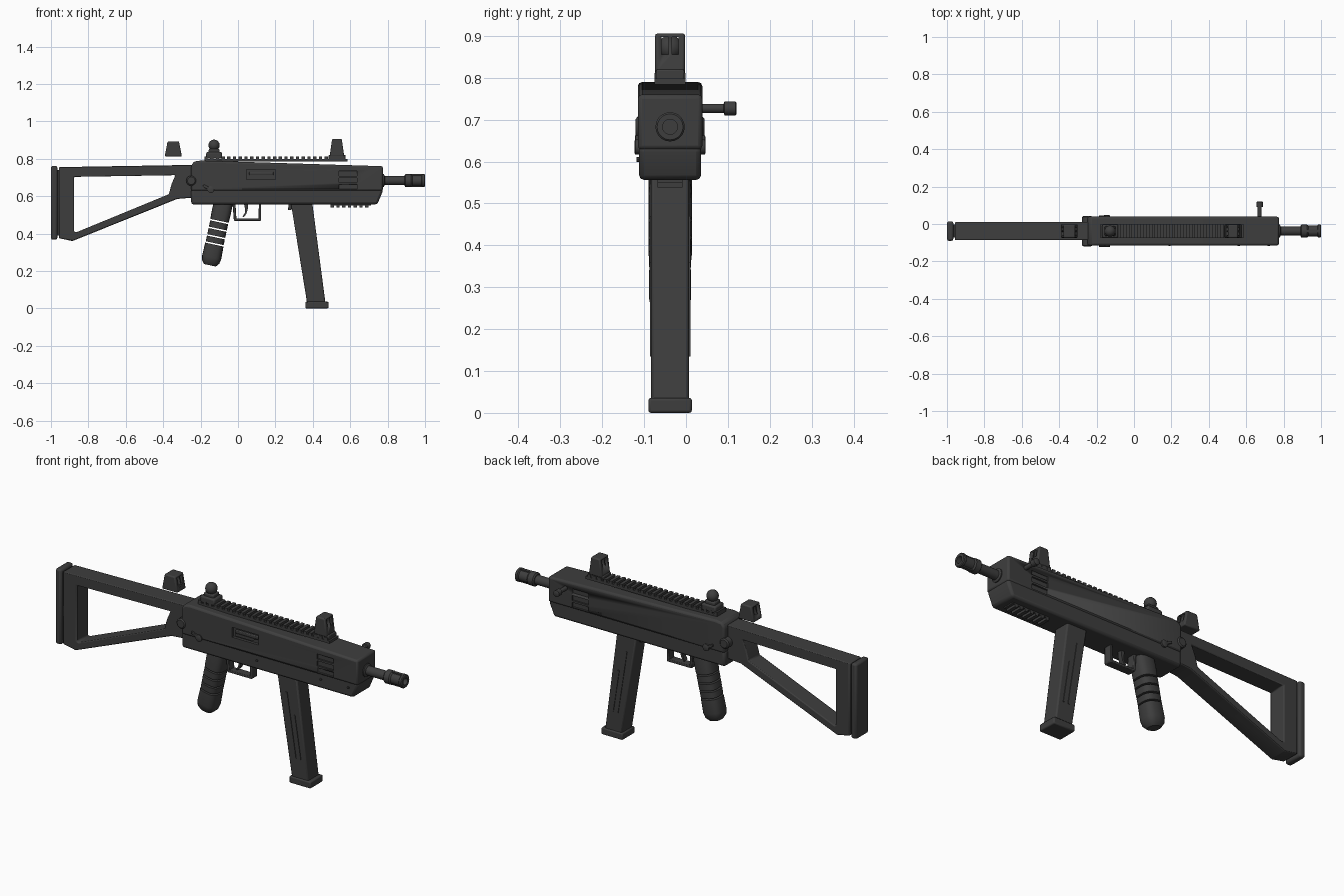
import bpy, bmesh, math
from mathutils import Vector

YC = -0.038  # centre plane of the body
mat = bpy.data.materials.new("dark_grey")
mat.diffuse_color = (0.048, 0.048, 0.048, 1)


def finish(name, bm, bevel=0.0, seg=2):
    bmesh.ops.recalc_face_normals(bm, faces=bm.faces)
    me = bpy.data.meshes.new(name)
    bm.to_mesh(me)
    bm.free()
    me.materials.append(mat)
    ob = bpy.data.objects.new(name, me)
    bpy.context.collection.objects.link(ob)
    if bevel:
        m = ob.modifiers.new("bevel", 'BEVEL')
        m.width, m.segments, m.limit_method = bevel, seg, 'ANGLE'
    bpy.ops.object.select_all(action='DESELECT')
    bpy.context.view_layer.objects.active = ob
    ob.select_set(True)
    bpy.ops.object.shade_smooth_by_angle(angle=math.radians(35))
    return ob


def loft(bm, rings):
    vs = [[bm.verts.new(p) for p in r] for r in rings]
    n = len(vs[0])
    for a, b in zip(vs, vs[1:]):
        for i in range(n):
            bm.faces.new((a[i], a[(i + 1) % n], b[(i + 1) % n], b[i]))
    bm.faces.new(vs[0])
    bm.faces.new(vs[-1])


def prism(name, pts, hw, bevel=0.0, yc=YC):
    bm = bmesh.new()
    loft(bm, [[(x, yc + s * hw, z) for x, z in pts] for s in (-1, 1)])
    return finish(name, bm, bevel)


def add_box(bm, x0, x1, y0, y1, z0, z1):
    loft(bm, [[(x0, y, z0), (x1, y, z0), (x1, y, z1), (x0, y, z1)] for y in (y0, y1)])


def box(name, *dims, bevel=0.0):
    bm = bmesh.new()
    add_box(bm, *dims)
    return finish(name, bm, bevel)


def turned(name, origin, axis, profile, n=20):
    """Lathe: profile is (distance along axis, radius)."""
    bm = bmesh.new()
    q = Vector(axis).to_track_quat('Z', 'Y')
    ang = [2 * math.pi * i / n for i in range(n)]
    loft(bm, [[Vector(origin) + q @ Vector((r * math.cos(a), r * math.sin(a), d)) for a in ang]
              for d, r in profile])
    return finish(name, bm)


def cut(ob, boxes, name):
    bm = bmesh.new()
    for b in boxes:
        add_box(bm, *b)
    c = finish(name, bm)
    c.hide_render = True
    c.hide_viewport = True
    c.display_type = 'WIRE'
    m = ob.modifiers.new("cut", 'BOOLEAN')
    m.object, m.operation, m.solver = c, 'DIFFERENCE', 'EXACT'


# receiver, upper and lower halves, with ejection port and side vents
upper = prism("upper_receiver", [(-0.25, 0.628), (0.775, 0.628), (0.775, 0.76),
                                 (-0.2, 0.79), (-0.235, 0.785), (-0.25, 0.765)], 0.077, 0.01)
holes = [(0.045, 0.2, -0.13, YC - 0.062, 0.69, 0.742)]
for z in (0.62 + 0.016, 0.672, 0.708):
    holes += [(0.54, 0.635, -0.13, YC - 0.068, z, z + 0.026),
              (0.54, 0.635, YC + 0.068, 0.06, z, z + 0.026)]
cut(upper, holes, "receiver_cutter")
prism("lower_receiver", [(-0.25, 0.556), (0.745, 0.556), (0.772, 0.622), (0.772, 0.64),
                         (-0.25, 0.64)], 0.074, 0.012)
box("bolt", 0.06, 0.19, YC - 0.071, YC - 0.05, 0.712, 0.73, bevel=0.004)
prism("bolt_cam", [(0.06, 0.697), (0.15, 0.697), (0.19, 0.712), (0.06, 0.712)], 0.006, 0, YC - 0.064)

# barrel and muzzle
turned("barrel", (0.7, YC, 0.683), (1, 0, 0), [(0, 0.034), (0.08, 0.034), (0.085, 0.024), (0.22, 0.024)])
turned("muzzle", (0.89, YC, 0.683), (1, 0, 0),
       [(0, 0.028), (0.006, 0.035), (0.035, 0.035), (0.042, 0.029), (0.09, 0.029),
        (0.095, 0.035), (0.106, 0.035), (0.11, 0.031), (0.11, 0.018), (0.07, 0.018)])
for s in (-1, 1):
    box("muzzle_rib", 0.92, 0.995, YC - 0.008, YC + 0.008, 0.683 + s * 0.030 - 0.004,
        0.683 + s * 0.030 + 0.004)

# charging handle on the far side
turned("charging_handle", (0.672, 0.02, 0.727), (0, 1, 0),
       [(0, 0.011), (0.07, 0.011), (0.072, 0.017), (0.098, 0.017), (0.1, 0.014)], 16)

# top and bottom rails
def rail(name, x0, x1, hw, z0, z1, z2, pitch):
    bm = bmesh.new()
    add_box(bm, x0, x1, YC - hw, YC + hw, min(z0, z1), max(z0, z1))
    n = round((x1 - x0) / pitch)
    for i in range(n):
        x = x0 + (x1 - x0) * i / n
        add_box(bm, x, x + pitch * 0.58, YC - hw, YC + hw, min(z1, z2), max(z1, z2))
    finish(name, bm)

rail("top_rail", -0.18, 0.585, 0.037, 0.784, 0.798, 0.811, 0.03)
rail("bottom_rail", 0.495, 0.71, 0.03, 0.565, 0.55, 0.538, 0.03)

# sights
def sight(name, x0, x1, z0, z1):
    d = (x1 - x0) * 0.17
    ob = prism(name, [(x0, z0), (x1, z0), (x1 - d, z1), (x0 + d, z1)], 0.036, 0.006)
    cut(ob, [(x0 - 0.1, x1 + 0.1, YC + s * 0.012 - 0.008, YC + s * 0.012 + 0.008,
              z1 - 0.05, z1 - 0.008) for s in (-1, 1)], name + "_cutter")

sight("front_sight", 0.49, 0.568, 0.812, 0.906)
sight("rear_sight", -0.392, -0.3, 0.812, 0.893)
box("front_sight_base", 0.485, 0.575, YC - 0.034, YC + 0.034, 0.79, 0.82, bevel=0.004)
box("drum_base", -0.17, -0.085, YC - 0.036, YC + 0.036, 0.8, 0.836, bevel=0.008)
box("drum_neck", -0.157, -0.098, YC - 0.026, YC + 0.026, 0.83, 0.852, bevel=0.006)
turned("sight_drum", (-0.128, YC, 0.872), (0, 0, 1),
       [(0.03 * math.sin(a), 0.03 * math.cos(a)) for a in
        [math.radians(t) for t in range(-80, 81, 20)]])

# folding stock: a closed frame with an opening
outer = [(-0.958, 0.375), (-0.958, 0.755), (-0.24, 0.767), (-0.24, 0.592), (-0.325, 0.585), (-0.885, 0.36)]
inner = [(-0.876, 0.41), (-0.876, 0.703), (-0.335, 0.712), (-0.355, 0.665), (-0.37, 0.61), (-0.866, 0.406)]
bm = bmesh.new()
rings = [[bm.verts.new((x, YC + h, z)) for x, z in loop]
         for loop, h in ((outer, -0.048), (outer, 0.048), (inner, 0.048), (inner, -0.048))]
for k in range(4):
    a, b = rings[k], rings[(k + 1) % 4]
    for i in range(6):
        j = (i + 1) % 6
        bm.faces.new((a[i], a[j], b[j], b[i]))
finish("stock_frame", bm, 0.01)
box("butt_plate", -1.0, -0.966, YC - 0.052, YC + 0.052, 0.367, 0.762, bevel=0.01)
box("butt_joint", -0.97, -0.95, YC - 0.035, YC + 0.035, 0.39, 0.74)

# hinge pin and fire selectors on both sides
turned("hinge_pin", (-0.25, YC - 0.082, 0.682), (0, 1, 0),
       [(0, 0.02), (0.006, 0.027), (0.158, 0.027), (0.164, 0.02)])
for s in (-1, 1):
    turned("selector_knob", (-0.145, YC + s * 0.07, 0.635), (0, s, 0), [(0, 0.018), (0.013, 0.018), (0.015, 0.014)])
    prism("selector_lever", [(-0.145, 0.628), (-0.145, 0.645), (-0.185, 0.663), (-0.188, 0.65)],
          0.006, 0.002, YC + s * 0.078)
for x in (0.19, 0.56, 0.72):
    turned("screw", (x, YC - 0.08, 0.605), (0, 1, 0), [(0, 0.006), (0.02, 0.006)], 10)

# pistol grip: stacked segments along a slanted axis
def grip_ring(s, hd, hw, n=20):
    pts = []
    for i in range(n):
        a = 2 * math.pi * i / n
        c, t = math.cos(a), math.sin(a)
        u = hd * math.copysign(abs(c) ** 0.7, c)
        v = hw * math.copysign(abs(t) ** 0.7, t)
        pts.append((-0.08 - 0.21 * s + 0.978 * u, YC + v, 0.556 - 0.978 * s - 0.21 * u))
    return pts

segments = [[(-0.025, 0.05, 0.048), (0.04, 0.052, 0.052), (0.09, 0.05, 0.052)],
            [(0.098, 0.049, 0.052), (0.132, 0.049, 0.052)],
            [(0.14, 0.049, 0.052), (0.173, 0.049, 0.051)],
            [(0.181, 0.049, 0.051), (0.212, 0.049, 0.05)],
            [(0.22, 0.05, 0.05), (0.29, 0.052, 0.05), (0.315, 0.047, 0.045), (0.333, 0.032, 0.03)]]
for seg in segments:
    bm = bmesh.new()
    loft(bm, [grip_ring(*r) for r in seg])
    finish("grip_segment", bm)

# trigger guard and trigger
box("guard_bottom", -0.02, 0.122, YC - 0.022, YC + 0.022, 0.468, 0.481, bevel=0.003)
prism("guard_front", [(0.109, 0.47), (0.124, 0.47), (0.124, 0.57), (0.112, 0.57)], 0.022, 0.003)
prism("guard_rear", [(-0.022, 0.47), (-0.008, 0.47), (-0.014, 0.57), (-0.03, 0.57)], 0.022, 0.003)
prism("trigger", [(0.03, 0.57), (0.055, 0.57), (0.052, 0.53), (0.045, 0.505), (0.03, 0.487),
                  (0.025, 0.492), (0.036, 0.51), (0.038, 0.53)], 0.012)
prism("magazine_catch", [(0.27, 0.57), (0.3, 0.57), (0.285, 0.525), (0.268, 0.525)], 0.02, 0.003)

# magazine with side ribs and a base plate
prism("magazine", [(0.37, 0.025), (0.468, 0.025), (0.395, 0.58), (0.28, 0.58)], 0.045, 0.007)
box("magazine_base", 0.36, 0.484, YC - 0.052, YC + 0.052, 0.0, 0.036, bevel=0.006)
for s in (-1, 1):
    for dx, z0, z1 in ((0, 0.135, 0.47), (0.028, 0.135, 0.36)):
        x = lambda z: 0.425 + dx - 0.045 - (z - 0.135) * 0.155 + 0.008
        prism("magazine_rib", [(x(z0), z0), (x(z0) + 0.009, z0), (x(z1) + 0.009, z1), (x(z1), z1)],
              0.003, 0, YC + s * 0.0455)
